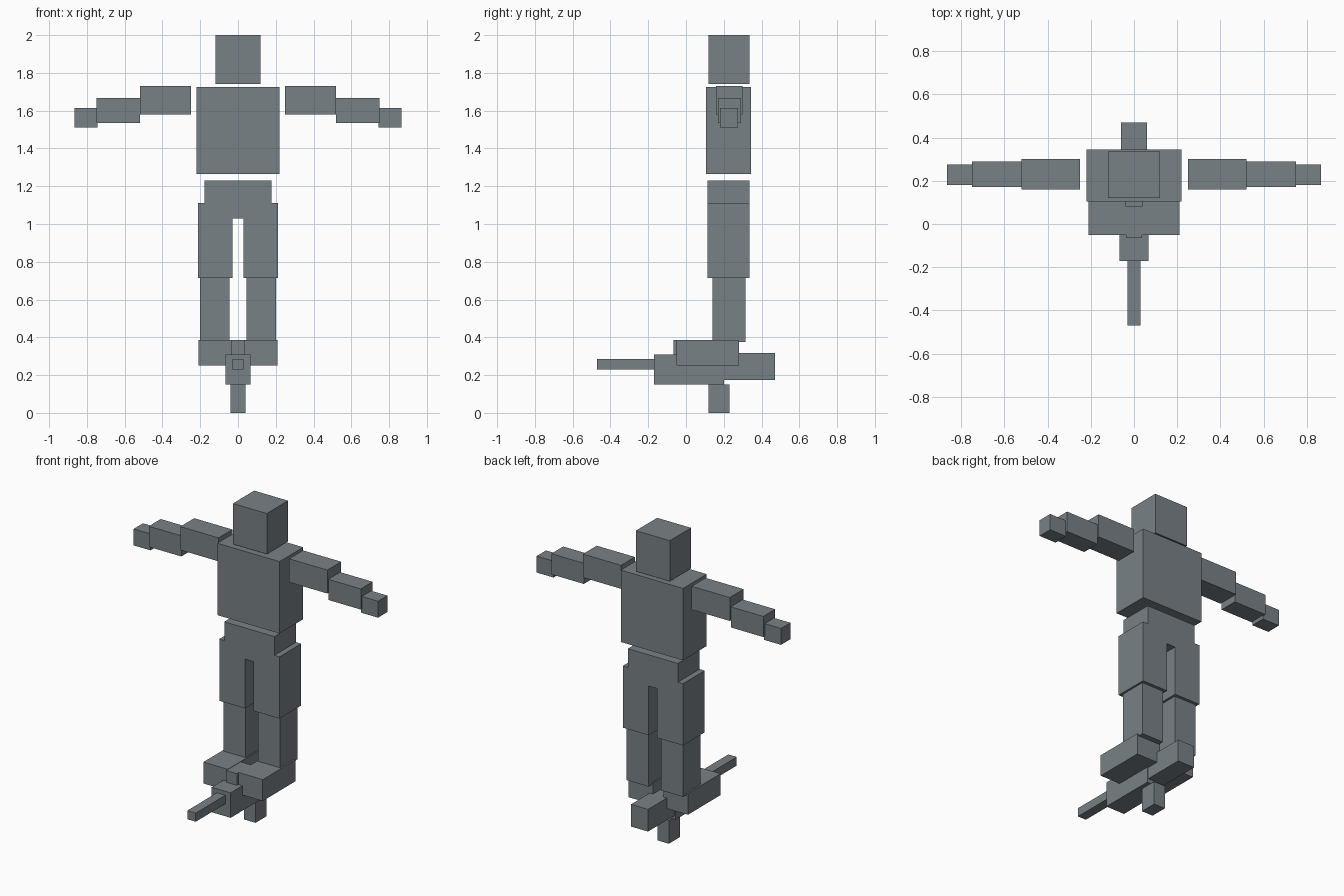
import bpy
from mathutils import Vector

default = bpy.data.objects.get("Cube")
if default:
    bpy.data.objects.remove(default, do_unlink=True)

# Single slate grey material
grey = bpy.data.materials.new("slate_grey")
grey.use_nodes = True
colour = (0.19, 0.22, 0.24, 1)
grey.diffuse_color = colour
grey.node_tree.nodes["Principled BSDF"].inputs["Base Color"].default_value = colour


def box(name, x, y, z):
    """Box spanning the given (low, high) range on each axis."""
    low, high = Vector((x[0], y[0], z[0])), Vector((x[1], y[1], z[1]))
    bpy.ops.mesh.primitive_cube_add(size=1, location=(low + high) / 2)
    part = bpy.context.object
    part.name = name
    part.scale = high - low
    bpy.ops.object.transform_apply(location=False, rotation=False, scale=True)
    part.data.materials.append(grey)


def centred(name, half, y, z):
    box(name, (-half, half), y, z)


def pair(name, x, y, z):
    box("left_" + name, x, y, z)
    box("right_" + name, (-x[1], -x[0]), y, z)


# Head and body
centred("head", 0.12, (0.12, 0.335), (1.74, 2.0))
centred("torso", 0.22, (0.105, 0.345), (1.265, 1.725))
centred("hips", 0.177, (0.115, 0.335), (1.03, 1.23))

# Arms, stepping down towards the hands
pair("upper_arm", (0.25, 0.52), (0.16, 0.30), (1.58, 1.73))
pair("forearm", (0.52, 0.75), (0.17, 0.29), (1.535, 1.667))
pair("hand", (0.745, 0.865), (0.18, 0.275), (1.51, 1.615))

# Legs
pair("thigh", (0.03, 0.213), (0.115, 0.335), (0.715, 1.11))
pair("shin", (0.045, 0.20), (0.14, 0.315), (0.375, 0.715))
pair("foot", (0.037, 0.21), (-0.05, 0.28), (0.25, 0.387))

# Blaster below the feet
centred("blaster_body", 0.067, (-0.17, 0.2), (0.15, 0.31))
centred("blaster_stock", 0.06, (0.2, 0.47), (0.175, 0.317))
centred("blaster_barrel", 0.03, (-0.47, -0.17), (0.23, 0.285))
centred("blaster_grip", 0.04, (0.12, 0.23), (0, 0.15))
centred("blaster_sight", 0.037, (-0.065, 0.08), (0.31, 0.385))
